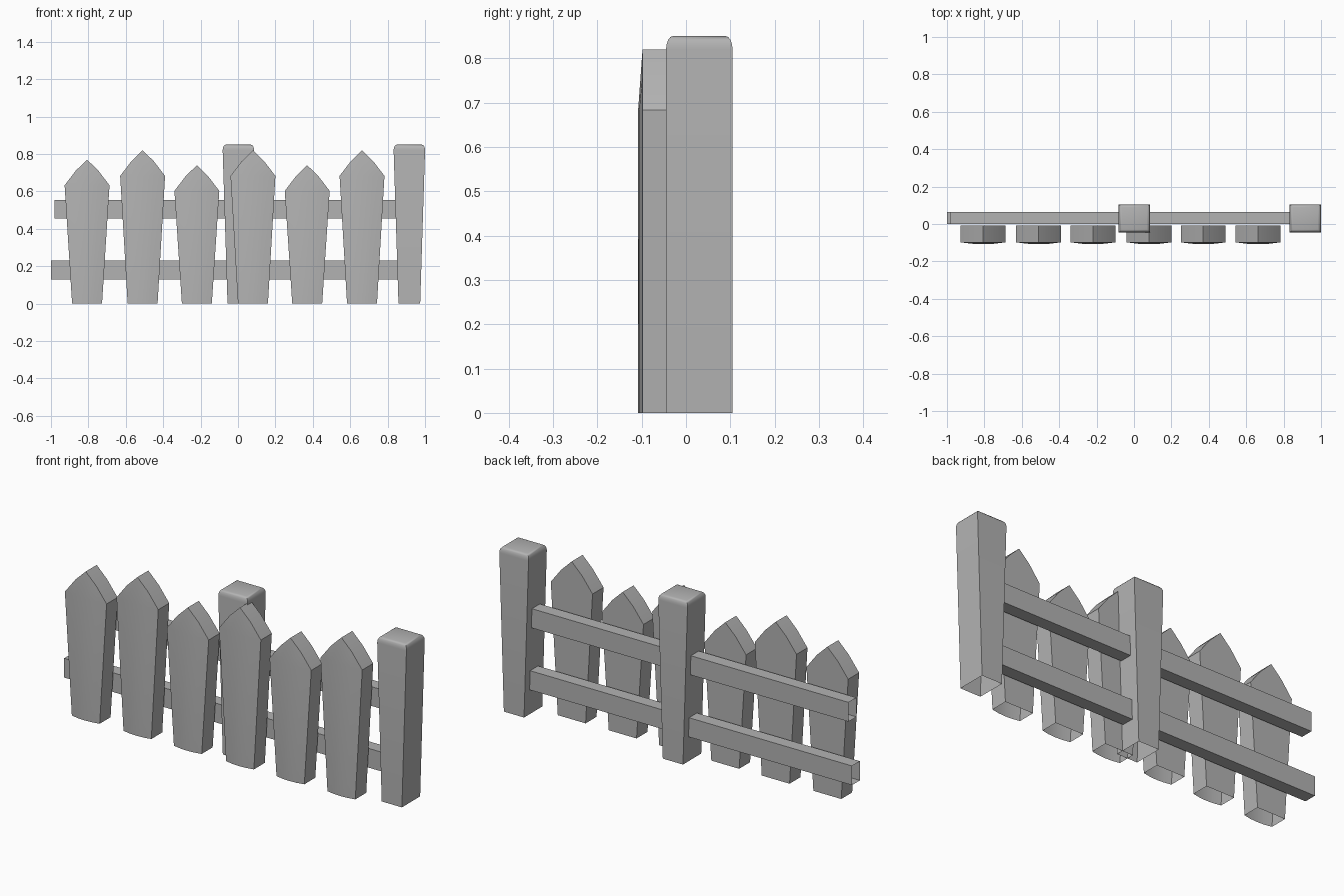
import bpy, bmesh, math

cube = bpy.data.objects.get("Cube")
if cube:
    bpy.data.objects.remove(cube, do_unlink=True)

# One weathered grey for the whole fence
grey = bpy.data.materials.new("plain_grey")
grey.use_nodes = True
colour = (0.45, 0.45, 0.45, 1)
grey.diffuse_color = colour
grey.node_tree.nodes["Principled BSDF"].inputs["Base Color"].default_value = colour


def finish(bm, name):
    """Turn a bmesh into a smooth-by-angle object."""
    mesh = bpy.data.meshes.new(name)
    bm.to_mesh(mesh)
    bm.free()
    mesh.materials.append(grey)
    obj = bpy.data.objects.new(name, mesh)
    bpy.context.collection.objects.link(obj)
    bpy.ops.object.select_all(action='DESELECT')
    obj.select_set(True)
    bpy.context.view_layer.objects.active = obj
    bpy.ops.object.shade_smooth_by_angle(angle=math.radians(35))


def ring_stack(rings, name):
    """Loft rings of equal size, cap the last, leave the first open."""
    bm = bmesh.new()
    loops = [[bm.verts.new(p) for p in ring] for ring in rings]
    for low, high in zip(loops, loops[1:]):
        for i in range(len(low)):
            j = (i + 1) % len(low)
            bm.faces.new((low[i], low[j], high[j], high[i]))
    bm.faces.new(loops[-1])
    finish(bm, name)


# Posts: tapered sideways, rounded at the top, open underneath
def post(cx, name):
    y0, y1, top = -0.045, 0.105, 0.85
    profile = [(0, 0.058, 0)]
    for k in range(5):
        a = math.radians(22.5 * k)
        inset = 0.016 * (1 - math.cos(a))
        profile.append((top - 0.03 * (1 - math.sin(a)), 0.084 - inset, inset))
    rings = [[(cx - w, y0 + d, z), (cx + w, y0 + d, z),
              (cx + w, y1 - d, z), (cx - w, y1 - d, z)] for z, w, d in profile]
    ring_stack(rings, name)


post(0.002, "middle_post")
post(0.916, "end_post")


# Rails: hollow at the free end
def rail(x0, z0, name):
    x1, y0, y1, z1 = 0.9, 0.0, 0.065, z0 + 0.1
    ring_stack([[(x, y0, z0), (x, y1, z0), (x, y1, z1), (x, y0, z1)]
                for x in (x0, x1)], name)


rail(-1.0, 0.13, "lower_rail")
rail(-0.98, 0.455, "upper_rail")


# Pickets: flared board with a pointed top and a gently bowed front
def picket(cx, peak, name):
    back, front, bow = -0.008, -0.098, 0.01
    shoulder = peak - 0.137
    steps = [-1, -0.5, 0, 0.5, 1]

    def arch(t):
        return peak - 0.137 * abs(t) + 0.04 * abs(t) * (1 - abs(t))

    bm = bmesh.new()
    low, mid, tip, rear_low, rear_tip = [], [], [], [], []
    for t in steps:
        bulge = front - bow * (1 - t * t)
        xl, xt = cx + 0.08 * t, cx + 0.12 * t
        low.append(bm.verts.new((xl, bulge, 0)))
        mid.append(bm.verts.new((xt, bulge, shoulder)))
        tip.append(mid[-1] if abs(t) == 1 else bm.verts.new((xt, front, arch(t))))
        rear_low.append(bm.verts.new((xl, back, 0)))
        rear_tip.append(bm.verts.new((xt, back, arch(t))))
    for i in range(len(steps) - 1):
        j = i + 1
        bm.faces.new((low[i], low[j], mid[j], mid[i]))
        bm.faces.new(list(dict.fromkeys((mid[i], mid[j], tip[j], tip[i]))))
        bm.faces.new((tip[i], tip[j], rear_tip[j], rear_tip[i]))
    bm.faces.new(rear_low[::-1] + rear_tip)
    bm.faces.new((rear_low[0], low[0], tip[0], rear_tip[0]))
    bm.faces.new((low[-1], rear_low[-1], rear_tip[-1], tip[-1]))
    finish(bm, name)


heights = [0.77, 0.82, 0.74, 0.82, 0.74, 0.82]
centres = [-0.807, -0.51, -0.22, 0.08, 0.37, 0.663]
for n, (cx, peak) in enumerate(zip(centres, heights), 1):
    picket(cx, peak, f"picket_{n}")
